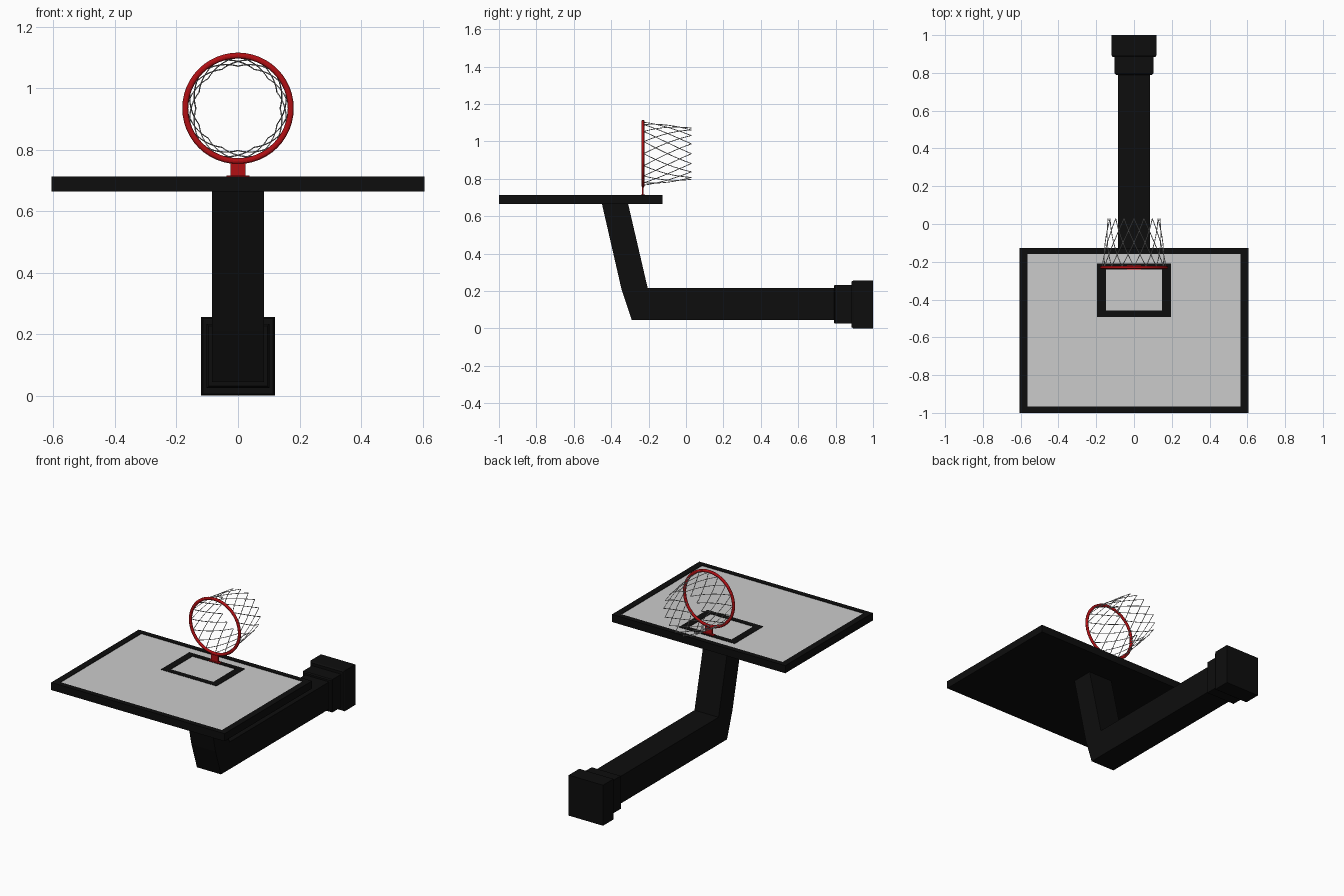
import bpy, bmesh
from math import sin, cos, pi

if "Cube" in bpy.data.objects:
    bpy.data.objects.remove(bpy.data.objects["Cube"])


def material(name, rgb):
    m = bpy.data.materials.new(name)
    m.diffuse_color = (*rgb, 1)
    m.use_nodes = True
    m.node_tree.nodes["Principled BSDF"].inputs["Base Color"].default_value = m.diffuse_color
    return m


BLACK = material("black_paint", (0.004, 0.004, 0.004))
RED = material("red_paint", (0.45, 0.005, 0.007))
GREY = None


def make(name, bm, mat):
    bmesh.ops.recalc_face_normals(bm, faces=bm.faces)
    me = bpy.data.meshes.new(name)
    bm.to_mesh(me)
    bm.free()
    ob = bpy.data.objects.new(name, me)
    bpy.context.collection.objects.link(ob)
    if mat:
        me.materials.append(mat)
    return ob


def add_box(bm, x0, x1, y0, y1, z0, z1):
    vs = bmesh.ops.create_cube(bm, size=1)["verts"]
    for v in vs:
        v.co = (x0 + (v.co.x + .5) * (x1 - x0),
                y0 + (v.co.y + .5) * (y1 - y0),
                z0 + (v.co.z + .5) * (z1 - z0))


def box(name, dims, mat):
    bm = bmesh.new()
    add_box(bm, *dims)
    return make(name, bm, mat)


def frame(name, x, y0, y1, wx, wy, z0, z1, mat):
    """Rectangular border with mitred corners."""
    bm = bmesh.new()
    def loop(dx, dy, z):
        return [bm.verts.new((sx * (x - dx), (y1 - dy) if t else (y0 + dy), z))
                for sx, t in ((-1, 0), (1, 0), (1, 1), (-1, 1))]
    loops = [loop(0, 0, z0), loop(0, 0, z1), loop(wx, wy, z1), loop(wx, wy, z0)]
    for i in range(4):
        a, b = loops[i], loops[(i + 1) % 4]
        for k in range(4):
            n = (k + 1) % 4
            bm.faces.new((a[k], a[n], b[n], b[k]))
    return make(name, bm, mat)


def loft(name, sections, zc, mat):
    """Rectangular sections (y, half width, half height) joined along y."""
    bm = bmesh.new()
    loops = [[bm.verts.new((sx * w, y, zc + sz * h))
              for sx, sz in ((-1, -1), (1, -1), (1, 1), (-1, 1))]
             for y, w, h in sections]
    for a, b in zip(loops, loops[1:]):
        for k in range(4):
            n = (k + 1) % 4
            bm.faces.new((a[k], a[n], b[n], b[k]))
    bm.faces.new(loops[0])
    bm.faces.new(loops[-1])
    return make(name, bm, mat)


# Backboard: slab, border, grey panel and target square
box("backboard_back", (-.606, .606, -1, -.126, .664, .702), BLACK)
frame("backboard_border", .606, -1, -.126, .041, .033, .70, .712, BLACK)
box("backboard_panel", (-.567, .567, -.969, -.157, .70, .709), GREY)
frame("target_square", .195, -.493, -.208, .046, .034, .705, .711, BLACK)

# Bent support arm
profile = [(-.45, .668), (-.31, .668), (-.205, .216), (.80, .216),
           (.80, .044), (-.29, .044), (-.345, .21)]
bm = bmesh.new()
face = bm.faces.new([bm.verts.new((-.084, y, z)) for y, z in profile])
ext = bmesh.ops.extrude_face_region(bm, geom=[face])["geom"]
for v in ext:
    if isinstance(v, bmesh.types.BMVert):
        v.co.x = .084
make("support_arm", bm, BLACK)

# Stepped foot at the end of the arm
loft("foot_collar", [(.79, .096, .098), (.797, .102, .104), (.892, .102, .104)], .129, BLACK)
loft("foot_cap", [(.885, .114, .122), (.895, .12, .128), (1, .12, .128)], .128, BLACK)

# Rim and its bracket
RIM_Y, RIM_Z = -.230, .934
bpy.ops.mesh.primitive_torus_add(major_radius=.1715, minor_radius=.0097,
                                 major_segments=48, minor_segments=12,
                                 location=(0, RIM_Y, RIM_Z), rotation=(pi / 2, 0, 0))
rim = bpy.context.object
rim.name = "rim"
rim.scale.z = .8
rim.data.materials.append(RED)
bpy.ops.object.shade_smooth_by_angle()
bm = bmesh.new()
add_box(bm, -.024, .024, -.234, -.226, .71, .762)
add_box(bm, -.037, .037, -.240, -.220, .709, .715)
make("rim_bracket", bm, RED)

# Net: two opposing sets of spiral strands on a taper
STRANDS, STEPS, TWIST = 16, 8, pi / 4
curve = bpy.data.curves.new("net_curve", "CURVE")
curve.dimensions = "3D"
curve.bevel_depth = .0021
curve.bevel_resolution = 0
for side in (-1, 1):
    for i in range(STRANDS):
        sp = curve.splines.new("POLY")
        sp.points.add(STEPS)
        for k, p in enumerate(sp.points):
            t = k / STEPS
            a = 2 * pi * i / STRANDS + side * TWIST * t
            r = .168 - .031 * t
            p.co = (r * cos(a), RIM_Y + .004 + .255 * t, RIM_Z + r * sin(a), 1)
net = bpy.data.objects.new("net", curve)
bpy.context.collection.objects.link(net)
